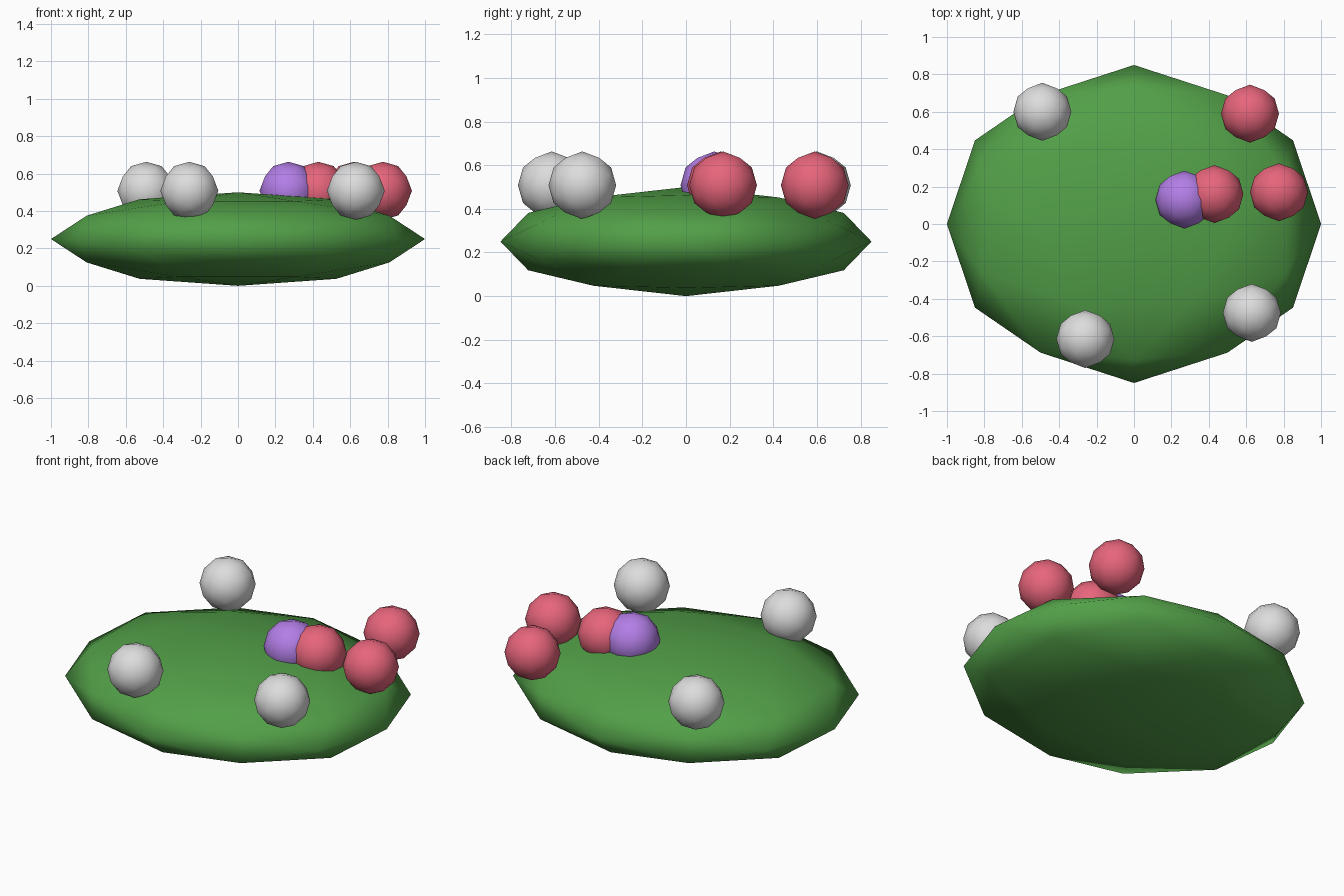
import bpy, bmesh

cube = bpy.data.objects.get("Cube")
if cube:
    bpy.data.objects.remove(cube, do_unlink=True)


def material(name, rgb):
    mat = bpy.data.materials.new(name)
    mat.use_nodes = True
    colour = (*rgb, 1.0)
    mat.diffuse_color = colour
    mat.node_tree.nodes["Principled BSDF"].inputs["Base Color"].default_value = colour
    return mat


def faceted_ball(name, centre, radii, mat):
    """Icosahedron split once and rounded, two-fold axes along x, y and z."""
    a, b = 0.851, 0.526
    bm = bmesh.new()
    for s in (-1, 1):
        for t in (-1, 1):
            for co in ((s * a, t * b, 0), (0, s * a, t * b), (t * b, 0, s * a)):
                bm.verts.new(co)
    bmesh.ops.convex_hull(bm, input=bm.verts[:])
    bmesh.ops.subdivide_edges(bm, edges=bm.edges[:], cuts=1, use_grid_fill=True)
    for v in bm.verts:
        v.co.normalize()
        v.co = [c * r for c, r in zip(v.co, radii)]
    bmesh.ops.recalc_face_normals(bm, faces=bm.faces[:])
    for f in bm.faces:
        f.smooth = True
    mesh = bpy.data.meshes.new(name)
    bm.to_mesh(mesh)
    bm.free()
    mesh.materials.append(mat)
    obj = bpy.data.objects.new(name, mesh)
    obj.location = centre
    bpy.context.collection.objects.link(obj)
    return obj


green = material("leaf green", (0.085, 0.35, 0.065))
red = material("rose red", (0.8, 0.13, 0.2))
purple = material("violet", (0.45, 0.21, 0.8))
white = material("pale grey", (0.72, 0.72, 0.72))

# Flattened foliage mound
faceted_ball("foliage_mound", (0, 0, 0.25), (1.0, 0.85, 0.25), green)

# Blossoms resting on the mound
blossoms = {
    "red_blossom": (red, [(0.62, 0.59), (0.43, 0.16), (0.775, 0.17)]),
    "violet_blossom": (purple, [(0.27, 0.13)]),
    "white_blossom": (white, [(-0.49, 0.6), (0.63, -0.475), (-0.26, -0.615)]),
}
for name, (mat, spots) in blossoms.items():
    for i, (x, y) in enumerate(spots, 1):
        faceted_ball(f"{name}_{i}", (x, y, 0.508), (0.155,) * 3, mat)
